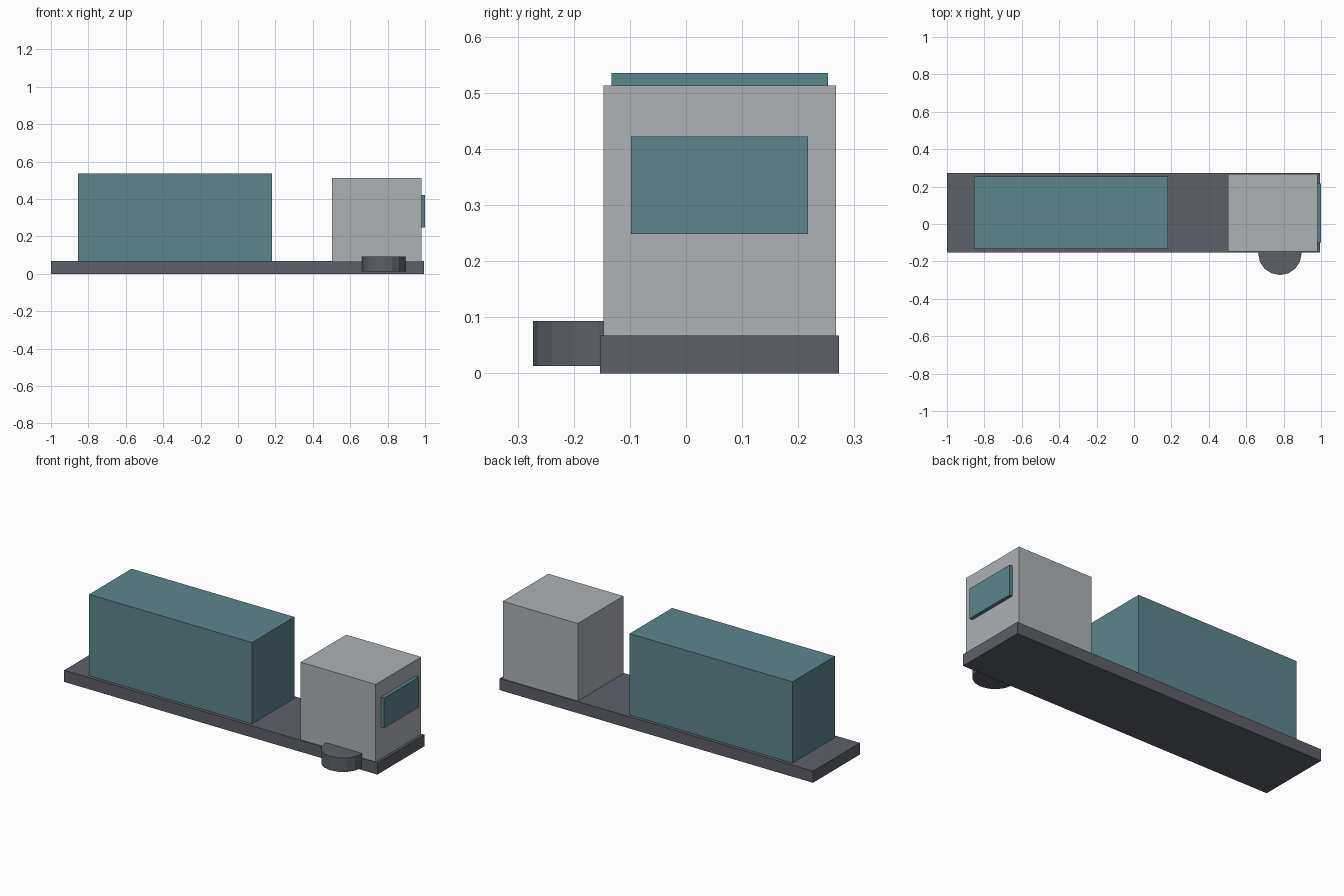
import bpy

if "Cube" in bpy.data.objects:
    bpy.data.objects.remove(bpy.data.objects["Cube"])


def material(name, color):
    m = bpy.data.materials.new(name)
    m.diffuse_color = (*color, 1)
    m.use_nodes = True
    m.node_tree.nodes["Principled BSDF"].inputs["Base Color"].default_value = m.diffuse_color
    return m


TEAL = material("teal", (0.107, 0.238, 0.262))
LIGHT = material("light_grey", (0.423, 0.445, 0.462))
DARK = material("dark_grey", (0.107, 0.117, 0.138))


def box(name, x, y, z, mat):
    """Axis-aligned box from (min, max) ranges."""
    bpy.ops.mesh.primitive_cube_add(size=1, location=[sum(r) / 2 for r in (x, y, z)])
    ob = bpy.context.object
    ob.name = name
    ob.scale = [r[1] - r[0] for r in (x, y, z)]
    bpy.ops.object.transform_apply(location=False, rotation=False, scale=True)
    ob.data.materials.append(mat)
    return ob


# Flat bed
box("chassis", (-1, 0.995), (-0.153, 0.273), (0, 0.067), DARK)

# Cargo container
box("cargo_box", (-0.855, 0.182), (-0.133, 0.253), (0.067, 0.535), TEAL)

# Cab and raised windscreen
box("cab", (0.502, 0.98), (-0.147, 0.267), (0.067, 0.513), LIGHT)
box("windscreen", (0.97, 1.0), (-0.098, 0.217), (0.248, 0.422), TEAL)

# Single wheel lying flat at the front side of the chassis
bpy.ops.mesh.primitive_cylinder_add(vertices=16, radius=0.116, depth=0.08,
                                    location=(0.78, -0.157, 0.053))
wheel = bpy.context.object
wheel.name = "wheel"
wheel.data.materials.append(DARK)
